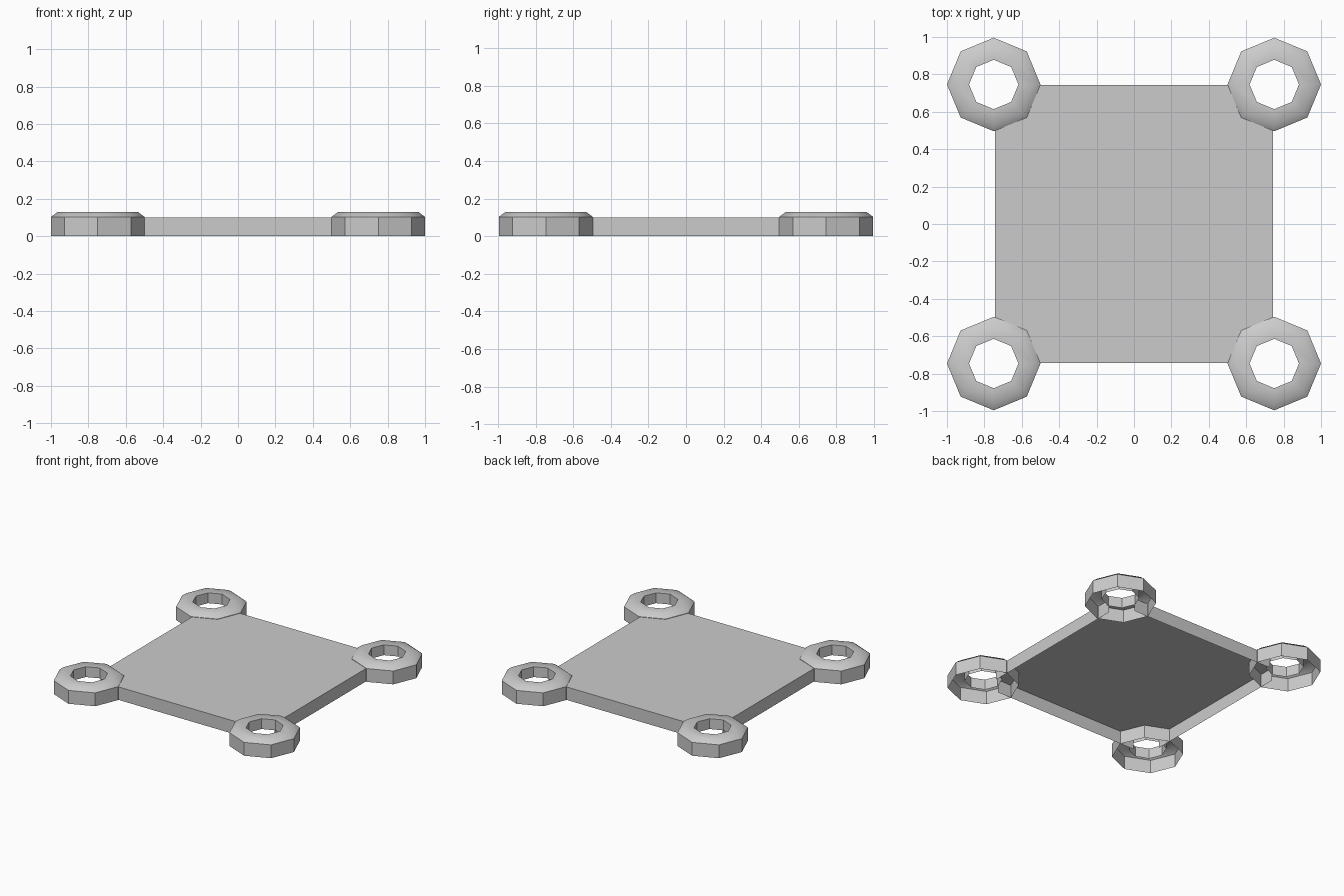
import bpy, bmesh, math

if "Cube" in bpy.data.objects:
    bpy.data.objects.remove(bpy.data.objects["Cube"], do_unlink=True)

grey = bpy.data.materials.new("plain grey")
grey.use_nodes = True
colour = (0.6, 0.6, 0.6, 1)
grey.diffuse_color = colour
grey.node_tree.nodes["Principled BSDF"].inputs["Base Color"].default_value = colour

SIDES = 8
CX, CY = 0.75, 0.746          # ring centres
PX, PY = 0.743, 0.743         # plate half sizes
PLATE_TOP = 0.1
HOLE = 0.132


def add_object(name, bm):
    mesh = bpy.data.meshes.new(name)
    bm.to_mesh(mesh)
    bm.free()
    mesh.materials.append(grey)
    obj = bpy.data.objects.new(name, mesh)
    bpy.context.collection.objects.link(obj)
    return obj


def corner_ring(name, cx, cy):
    # open-bottomed ring: outer wall, sloped shoulder, flat top, short inner tube
    profile = [(0.25, 0), (0.25, 0.103), (0.214, 0.13), (HOLE, 0.13), (HOLE, 0.05)]
    bm = bmesh.new()
    loops = []
    for r, z in profile:
        loops.append([bm.verts.new((cx + r * math.cos(math.tau * i / SIDES),
                                    cy + r * math.sin(math.tau * i / SIDES), z))
                      for i in range(SIDES)])
    for low, high in zip(loops, loops[1:]):
        for i in range(SIDES):
            j = (i + 1) % SIDES
            bm.faces.new((low[i], low[j], high[j], high[i]))
    obj = add_object(name, bm)
    bpy.ops.object.select_all(action='DESELECT')
    obj.select_set(True)
    bpy.context.view_layer.objects.active = obj
    bpy.ops.object.shade_smooth_by_angle(angle=math.radians(40))


# plate: open-bottomed tray whose corners are cut back around the ring holes
diag = HOLE * math.sqrt(0.5)
outline = []
for sx, sy in ((1, 1), (-1, 1), (-1, -1), (1, -1)):
    corner = [(sx * PX, sy * (CY - HOLE)),
              (sx * (CX - diag), sy * (CY - diag)),
              (sx * (CX - HOLE), sy * PY)]
    outline += corner if sx == sy else corner[::-1]

bm = bmesh.new()
top = [bm.verts.new((x, y, PLATE_TOP)) for x, y in outline]
bottom = [bm.verts.new((x, y, 0)) for x, y in outline]
bm.faces.new(top)
for i in range(len(top)):
    j = (i + 1) % len(top)
    # leave the cut corners open, the ring tubes close them
    if i % 3 == 2:
        bm.faces.new((bottom[i], bottom[j], top[j], top[i]))
add_object("base_plate", bm)

for side, sx in (("left", 1), ("right", -1)):
    for end, sy in (("front", -1), ("back", 1)):
        corner_ring(f"{end}_{side}_ring", sx * CX, sy * CY)
